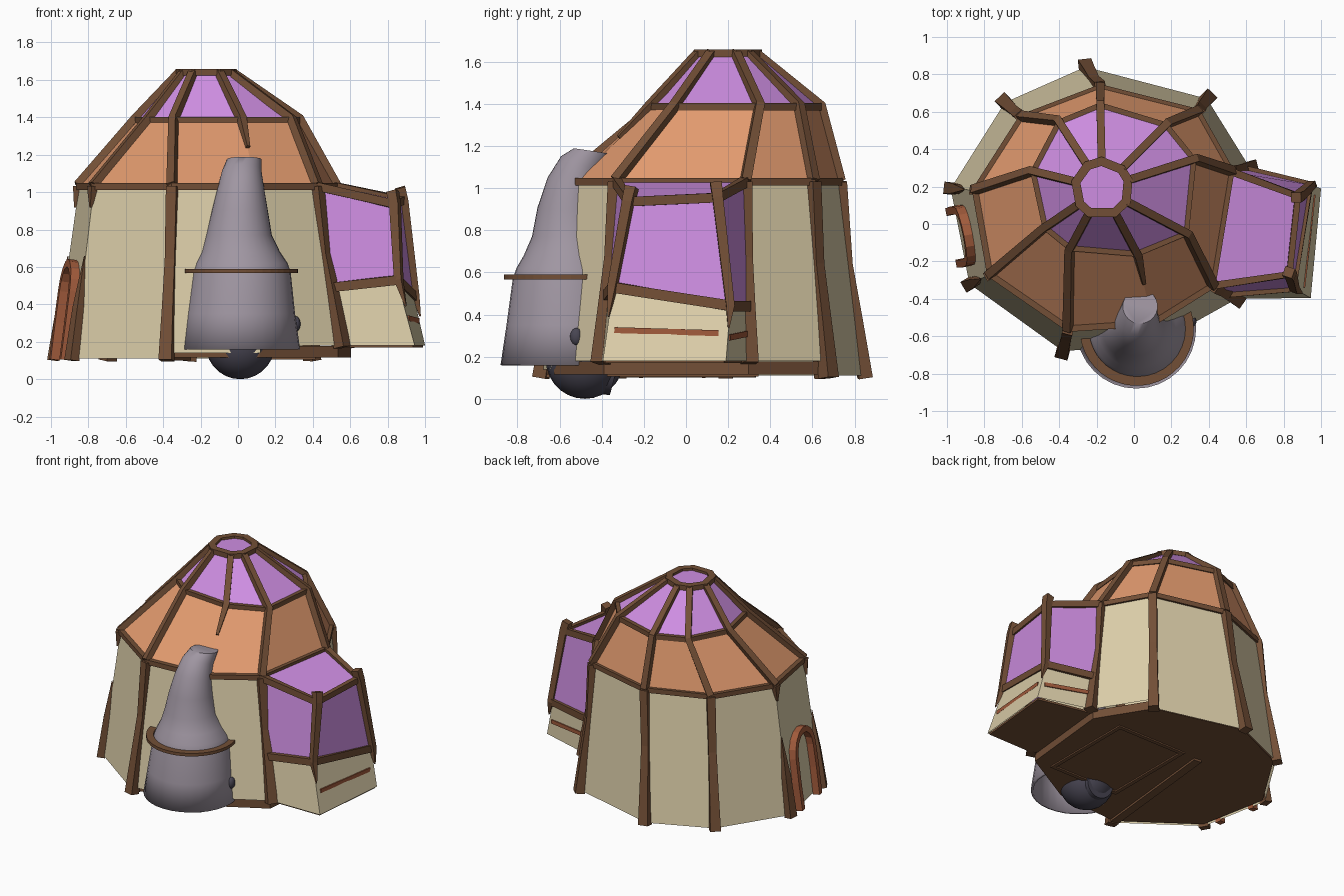
import bpy, bmesh, math
from mathutils import Vector as V

if "Cube" in bpy.data.objects:
    bpy.data.objects.remove(bpy.data.objects["Cube"])

def mat(name, r, g, b):
    m = bpy.data.materials.new(name)
    m.diffuse_color = (r, g, b, 1)
    m.use_nodes = True
    m.node_tree.nodes["Principled BSDF"].inputs["Base Color"].default_value = m.diffuse_color
    return m

WOOD = mat("brown wood", .17, .078, .037)
TAN = mat("tan canvas", .72, .62, .40)
ORANGE = mat("orange roof", .75, .32, .155)
PURPLE = mat("purple glass", .62, .27, .76)
GREY = mat("grey clay", .35, .305, .36)
DARK = mat("dark iron", .065, .06, .085)
TERRA = mat("terracotta trim", .36, .105, .045)

def mesh(name, verts, faces, m):
    me = bpy.data.meshes.new(name)
    me.from_pydata([tuple(v) for v in verts], [], faces)
    bm = bmesh.new()
    bm.from_mesh(me)
    bmesh.ops.recalc_face_normals(bm, faces=bm.faces)
    bm.to_mesh(me)
    bm.free()
    me.materials.append(m)
    ob = bpy.data.objects.new(name, me)
    bpy.context.collection.objects.link(ob)
    return ob

def smooth(ob):
    bpy.ops.object.select_all(action='DESELECT')
    ob.select_set(True)
    bpy.context.view_layer.objects.active = ob
    bpy.ops.object.shade_smooth_by_angle(angle=math.radians(40))

def sweep(name, pts, w, h, ref, m=WOOD, closed=False, scale=None):
    """Rectangular beam along a path; h is measured along ref."""
    pts = [V(p) for p in pts]
    n = len(pts)
    verts, faces = [], []
    for i, p in enumerate(pts):
        a = pts[i - 1] if i or closed else p
        b = pts[(i + 1) % n] if i < n - 1 or closed else p
        t = ((p - a).normalized() + (b - p).normalized()).normalized()
        side = t.cross(V(ref)).normalized()
        up = side.cross(t)
        k = scale[i] if scale else 1
        for s, u in ((-1, -1), (1, -1), (1, 1), (-1, 1)):
            verts.append(p + side * s * w * k / 2 + up * u * h * k / 2)
    for i in range(n if closed else n - 1):
        j = (i + 1) % n
        for q in range(4):
            r = (q + 1) % 4
            faces.append((i * 4 + q, i * 4 + r, j * 4 + r, j * 4 + q))
    if not closed:
        faces += [(3, 2, 1, 0), tuple(range(n * 4 - 4, n * 4))]
    return mesh(name, verts, faces, m)

# Nine corners: W, SW, S, front, SE, E, NE, N, NW
BASE = [(-.98, .19), (-.88, -.32), (-.38, -.68), (.12, -.64), (.55, -.40),
        (.62, .30), (.39, .67), (-.26, .84), (-.69, .65)]
EAVE = [(-.85, .18), (-.77, -.27), (-.35, -.56), (.10, -.53), (.42, -.33),
        (.52, .28), (.34, .60), (-.18, .73), (-.60, .57)]
MID = [(-.54, .28), (-.475, -.02), (-.34, -.13), (.015, -.16), (.28, -.05),
       (.32, .345), (.17, .53), (-.18, .635), (-.40, .545)]
BOTTOM = [.11, .11, .14, .18, .18, .18, .11, .11, .11]
N = 9
C, TOPC = V((-.17, .10)), V((-.17, .19))
eave = [V((x, y, 1.03)) for x, y in EAVE]
mid = [V((x, y, 1.385)) for x, y in MID]
top = []
for x, y in MID:
    d = (V((x, y)) - TOPC).normalized() * .145
    top.append(V((TOPC.x + d.x, TOPC.y + d.y, 1.64)))

def base(i, z=.1):
    return V((*BASE[i % N], z))

def radial(p):
    d = V((p[0] - C.x, p[1] - C.y, 0))
    return d.normalized()

# Canvas walls, one panel per side
for i in range(N):
    j = (i + 1) % N
    mesh("wall_panel", [base(i, BOTTOM[i]), base(j, BOTTOM[i]), eave[j], eave[i]],
         [(0, 1, 2, 3)], TAN)

# Roof tiers and skylight
def tier(name, lo, hi, m):
    mesh(name, lo + hi, [(i, (i + 1) % N, N + (i + 1) % N, N + i) for i in range(N)], m)

tier("lower_roof", eave, mid, ORANGE)
tier("upper_roof_glass", mid, top, PURPLE)
mesh("skylight", top, [tuple(range(N))], PURPLE)

# Ring beams
sweep("eave_ring", eave, .035, .035, (0, 0, 1), closed=True)
sweep("middle_ring", mid, .03, .035, (0, 0, 1), closed=True)
sweep("crown_ring", top, .05, .035, (0, 0, 1), closed=True)

# Roof ribs; the front one is broken off short
for i in range(N):
    out = radial(mid[i]) + V((0, 0, 1))
    if i == 3:
        end, sc = mid[i].lerp(eave[i], .42), [1, 1, .45]
    else:
        end, sc = eave[i], [1, 1, 1.1]
    sweep("roof_rib", [top[i], mid[i] + out * .008, end + out * .005], .042, .042, out, scale=sc)

# Wall posts; W and SW are broken, the front one is missing
for i in range(N):
    if i == 3:
        continue
    out = radial(base(i))
    foot, head = base(i, .1) + out * .01, eave[i] + out * .005
    if i < 2:
        sweep("broken_post_low", [foot, foot.lerp(head, .3), foot.lerp(head, .6)],
              .06, .05, out, scale=[1.1, .85, .1])
        sweep("broken_post_high", [foot.lerp(head, .88), head], .05, .05, out, scale=[.2, 1])
        continue
    if i in (4, 5):
        foot.z = .17
    bend = foot.lerp(head, .58) - out * .02
    sweep("wall_post", [foot, foot.lerp(head, .3) - out * .008, bend, head], .06, .055, out,
          scale=[1.2, 1, .9, .95])

# Wooden floor and bay floor
def slab(name, outline, z0, z1):
    n = len(outline)
    mesh(name, [V((x, y, z)) for z in (z0, z1) for x, y in outline],
         [tuple(range(n)), tuple(range(n, 2 * n))] +
         [(i, (i + 1) % n, n + (i + 1) % n, n + i) for i in range(n)], WOOD)

slab("floor", [tuple(C + (V(p) - C) * .98) for p in BASE], .115, .178)
slab("bay_floor", [(.5, -.39), (.935, -.385), (.99, .18), (.55, .28)], .17, .185)
sweep("floor_beam_left", [(-.38, -.66, .125), (-.28, .33, .125)], .06, .05, (0, 0, 1))
sweep("hatch_frame", [(-.14, -.36, .125), (.40, -.36, .125), (.40, .33, .125), (-.14, .33, .125)],
      .04, .04, (0, 0, 1), closed=True)

# Window bay on the right: canvas below, glass above
def on_post(i, z):
    return base(i, .1).lerp(eave[i], (z - .1) / .93)

bot = [base(4, .18), V((.945, -.395, .18)), V((1.0, .19, .18)), base(5, .18)]
sill = [on_post(4, .49), V((.85, -.345, .53)), V((.94, .21, .44)), on_post(5, .44)]
head = [eave[4], V((.83, -.27, .935)), V((.875, .15, .955)), eave[5]]
strip = [(0, 1, 5, 4), (1, 2, 6, 5), (2, 3, 7, 6)]
mesh("bay_wall", bot + sill, strip, TAN)
mesh("bay_glass", sill + head, strip + [(4, 5, 6, 7)], PURPLE)
sweep("bay_sill", sill, .045, .05, (0, 0, 1))
sweep("bay_head", head, .04, .045, (0, 0, 1))
for k, tipz in ((1, .36), (2, .32)):
    out = radial(head[k])
    up = (head[k] - sill[k]).normalized()
    foot = sill[k].lerp(bot[k], .4) + out * .01
    sweep("bay_post", [foot, sill[k] + out * .01, head[k] + out * .01, head[k] + up * .07],
          .05, .05, out, scale=[.15, .8, 1, 1.1])

# Thin terracotta stripes on the bay wall
for a, b in ((1, 2), (2, 3)):
    p, q = bot[a].lerp(sill[a], .42), bot[b].lerp(sill[b], .5)
    nrm = (q - p).cross(V((0, 0, 1))).normalized()
    sweep("bay_stripe", [p.lerp(q, t) + nrm * .002 for t in (.06, .5, .92)], .008, .028,
          (0, 0, 1), TERRA)

# Arched door frame on the left wall
bm_, em_ = (base(0) + base(1)) / 2, (eave[0] + eave[1]) / 2
along = (base(1) - base(0)).normalized()
rise = (em_ - bm_).normalized()
outw = along.cross(rise).normalized()
if outw.x > 0:
    outw = -outw
path = [(-.14, 0), (-.145, .2)]
path += [(-.14 * math.cos(math.pi * a / 8), .37 + .15 * math.sin(math.pi * a / 8)) for a in range(9)]
path += [(.145, .2), (.14, 0)]
sweep("door_arch", [bm_ + along * u + rise * v + outw * .025 for u, v in path],
      .042, .05, outw, TERRA)

# Leaning clay chimney: z, centre x, centre y, radius, tilt
SEG = 32
rings = [(.16, .012, -.56, .32, 0), (.35, .013, -.56, .292, 0), (.57, .02, -.56, .262, 0),
         (.62, .02, -.56, .245, 0), (.68, .015, -.56, .21, 0), (.77, .005, -.555, .176, 0),
         (.90, .01, -.555, .150, -.05), (1.02, .015, -.535, .125, -.25),
         (1.11, .02, -.495, .106, -.4), (1.175, .033, -.44, .093, -.15)]
cv = []
for z, cx, cy, r, tilt in rings:
    for k in range(SEG):
        a = 2 * math.pi * k / SEG
        s = r * math.sin(a)
        cv.append(V((cx + r * math.cos(a), cy + s * math.cos(tilt), z + s * math.sin(tilt))))
cf = [(r * SEG + k, r * SEG + (k + 1) % SEG, (r + 1) * SEG + (k + 1) % SEG, (r + 1) * SEG + k)
      for r in range(len(rings) - 1) for k in range(SEG)]
cf.append(tuple(range((len(rings) - 1) * SEG, len(rings) * SEG)))
chimney = mesh("chimney", cv, cf, GREY)
smooth(chimney)
sol = chimney.modifiers.new("thickness", 'SOLIDIFY')
sol.thickness = .015

# Wooden collar round the chimney
arc = [math.radians(-190 + 210 * k / 24) for k in range(25)]
sweep("chimney_collar", [(.015 + .28 * math.cos(a), -.56 + .28 * math.sin(a), .578) for a in arc],
      .05, .022, (0, 0, 1))

# Iron fire pot, its pipe and a side knob
def ball(name, loc, r):
    bpy.ops.mesh.primitive_uv_sphere_add(segments=24, ring_count=14, radius=r, location=loc)
    ob = bpy.context.object
    ob.name = name
    ob.data.materials.append(DARK)
    smooth(ob)
    return ob

ball("fire_pot", (.012, -.48, .185), .185)
ball("chimney_knob", (.31, -.52, .295), .03).scale = (.8, 1, 1.35)
bpy.ops.mesh.primitive_cone_add(vertices=24, radius1=.14, radius2=.11, depth=.16,
                                location=(.012, -.41, .145), rotation=(math.radians(-75 - 30), 0, 0))
pipe = bpy.context.object
pipe.name = "fire_pot_pipe"
pipe.data.materials.append(DARK)
smooth(pipe)
